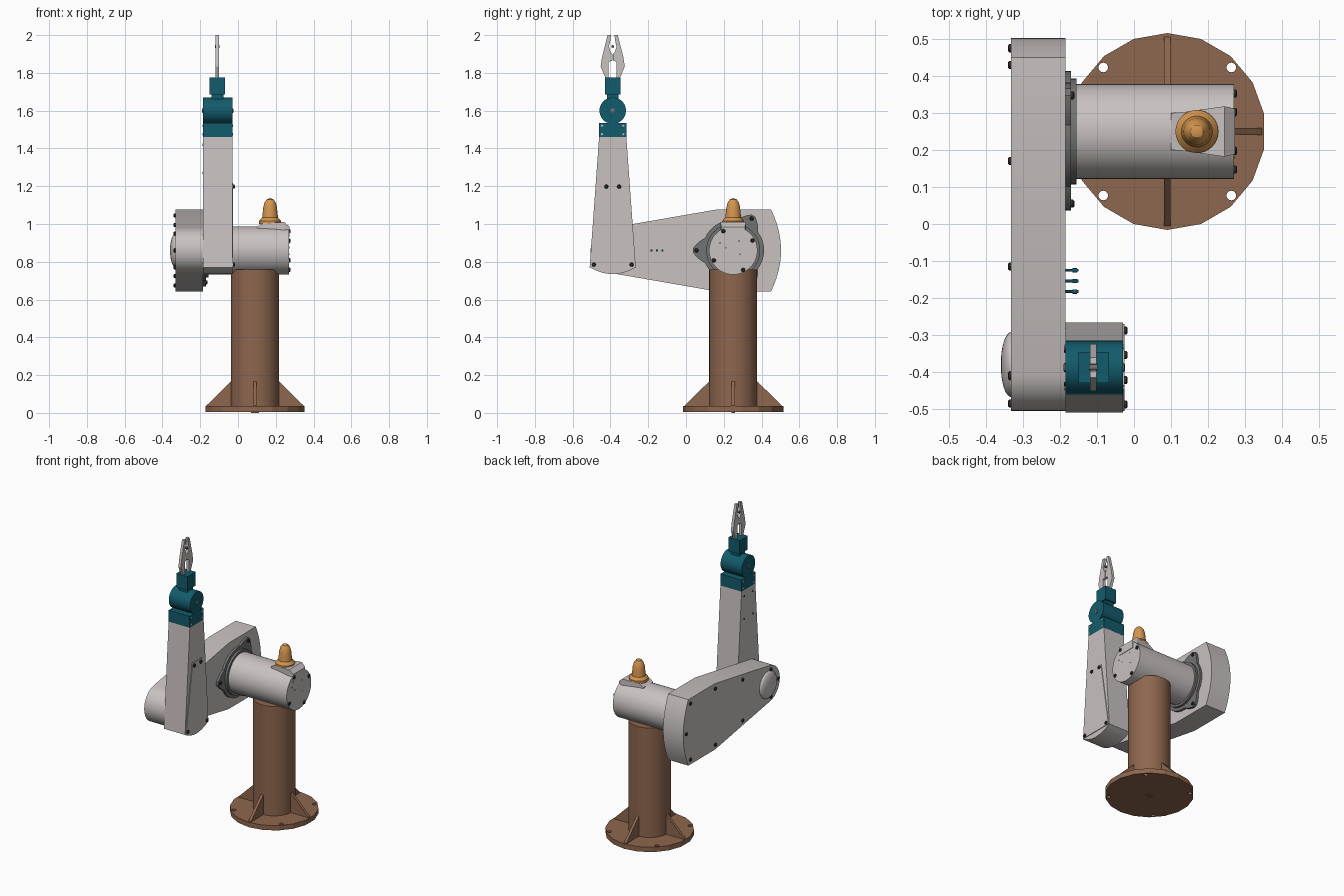
import bpy, bmesh
from math import sin, cos, pi, radians, atan2
from mathutils import Matrix, Vector

if "Cube" in bpy.data.objects:
    bpy.data.objects.remove(bpy.data.objects["Cube"], do_unlink=True)


def material(name, *rgb):
    m = bpy.data.materials.new(name)
    m.use_nodes = True
    m.diffuse_color = (*rgb, 1)
    m.node_tree.nodes["Principled BSDF"].inputs["Base Color"].default_value = (*rgb, 1)
    return m


GREY = material("light grey", 0.58, 0.54, 0.53)
DARK = material("dark grey", 0.17, 0.17, 0.17)
BLACK = material("bolt black", 0.03, 0.03, 0.03)
BROWN = material("brown", 0.27, 0.135, 0.077)
TEAL = material("teal", 0.006, 0.105, 0.15)
ORANGE = material("orange", 0.65, 0.3, 0.075)

BX, BY, AZ = 0.09, 0.25, 0.86      # post axis and shoulder height
WY, WZ = -0.388, 1.6               # wrist axis


def finish(name, bm, mat, smooth=True):
    bmesh.ops.recalc_face_normals(bm, faces=bm.faces)
    me = bpy.data.meshes.new(name)
    bm.to_mesh(me)
    bm.free()
    me.materials.append(mat)
    ob = bpy.data.objects.new(name, me)
    bpy.context.collection.objects.link(ob)
    if smooth:
        bpy.ops.object.select_all(action="DESELECT")
        ob.select_set(True)
        bpy.context.view_layer.objects.active = ob
        bpy.ops.object.shade_smooth_by_angle(angle=radians(30))
    return ob


def add_prism(bm, pts, x0, x1):
    """Extrude a (y, z) outline along x."""
    f = bm.faces.new([bm.verts.new((x0, y, z)) for y, z in pts])
    ext = bmesh.ops.extrude_face_region(bm, geom=[f])["geom"]
    bmesh.ops.translate(bm, vec=(x1 - x0, 0, 0),
                        verts=[v for v in ext if isinstance(v, bmesh.types.BMVert)])


def prism(name, pts, x0, x1, mat):
    bm = bmesh.new()
    add_prism(bm, pts, x0, x1)
    return finish(name, bm, mat)


def add_cyl(bm, start, end, r, n=32, r2=None):
    a, b = Vector(start), Vector(end)
    rot = (b - a).to_track_quat("Z", "Y").to_matrix().to_4x4()
    bmesh.ops.create_cone(bm, cap_ends=True, segments=n, radius1=r,
                          radius2=r if r2 is None else r2, depth=(b - a).length,
                          matrix=Matrix.Translation((a + b) / 2) @ rot)


def cyl(name, start, end, r, mat, n=48, smooth=True):
    bm = bmesh.new()
    add_cyl(bm, start, end, r, n)
    return finish(name, bm, mat, smooth)


def box(name, lo, hi, mat):
    y0, z0, y1, z1 = lo[1], lo[2], hi[1], hi[2]
    return prism(name, [(y0, z0), (y1, z0), (y1, z1), (y0, z1)], lo[0], hi[0], mat)


def lathe(name, profile, matrix, mat, n=32):
    """Spin (radius, height) points round z, then place with a matrix."""
    bm = bmesh.new()
    vs = [bm.verts.new((r, 0, h)) for r, h in profile]
    es = [bm.edges.new(p) for p in zip(vs, vs[1:])]
    bmesh.ops.spin(bm, geom=vs + es, cent=(0, 0, 0), axis=(0, 0, 1),
                   angle=2 * pi, steps=n)
    bmesh.ops.remove_doubles(bm, verts=bm.verts, dist=1e-5)
    bmesh.ops.transform(bm, matrix=matrix, verts=bm.verts)
    return finish(name, bm, mat)


def bolts(name, x, spots, side, r=0.011, h=0.009, mat=BLACK):
    """Round bolt heads on an x-facing surface."""
    bm = bmesh.new()
    for y, z in spots:
        add_cyl(bm, (x - side * 0.003, y, z), (x + side * h * 0.6, y, z), r, 12)
        add_cyl(bm, (x + side * h * 0.6, y, z), (x + side * h, y, z), r, 12, r * 0.6)
    return finish(name, bm, mat)


def arc(cy, cz, r, a0, a1, n):
    return [(cy + r * cos(radians(a0 + (a1 - a0) * i / n)),
             cz + r * sin(radians(a0 + (a1 - a0) * i / n))) for i in range(n + 1)]


# Base plate with four bolt holes
base = cyl("base_plate", (BX, BY, 0.005), (BX, BY, 0.037), 0.266, BROWN, 18, False)
bm = bmesh.new()
for sx in (-1, 1):
    for sy in (-1, 1):
        p = (BX + sx * 0.173, BY + sy * 0.173)
        add_cyl(bm, (*p, -0.1), (*p, 0.1), 0.013, 20)
cutter = finish("hole_cutter", bm, BROWN, False)
cutter.hide_render = True
mod = base.modifiers.new("holes", "BOOLEAN")
mod.object, mod.operation = cutter, "DIFFERENCE"
bpy.context.view_layer.objects.active = base
bpy.ops.object.modifier_apply(modifier=mod.name)
bpy.data.objects.remove(cutter, do_unlink=True)
box("base_foot", (BX - 0.02, BY - 0.01, 0), (BX + 0.02, BY + 0.01, 0.008), BROWN)

# Post and its four ribs
cyl("post", (BX, BY, 0.03), (BX, BY, 0.76), 0.127, BROWN)
bm = bmesh.new()
for i in range(4):
    old = set(bm.verts)
    add_prism(bm, [(0.11, 0.03), (0.256, 0.03), (0.256, 0.04), (0.127, 0.167), (0.11, 0.167)],
              -0.009, 0.009)
    bmesh.ops.transform(bm, verts=[v for v in bm.verts if v not in old],
                        matrix=Matrix.Translation((BX, BY, 0)) @ Matrix.Rotation(i * pi / 2, 4, "Z"))
finish("post_ribs", bm, BROWN)

# Shoulder motor housing
cyl("shoulder_housing", (-0.17, BY, AZ), (0.27, BY, AZ), 0.128, GREY, 64)
bolts("housing_bolts", 0.27, [(BY + 0.115 * cos(radians(a)), AZ + 0.115 * sin(radians(a)))
                              for a in (27, 117, 207, 297)], 1)
bolts("housing_plugs", 0.27, [(BY + y, AZ + z) for y, z in
                              ((-0.07, 0.04), (-0.04, 0.015), (0.035, -0.02), (0.03, 0.05))],
      1, 0.005, 0.002, DARK)

# Beacon platform, tapered towards the arm
bm = bmesh.new()
outline = [(0.10, 0.05, 0.985), (0.13, 0.052, 1.004), (0.245, 0.068, 1.01), (0.273, 0.062, 0.985)]
rows = [[bm.verts.new((x, BY + s * w, z)) for s, z in ((-1, 0.93), (-1, top), (1, top), (1, 0.93))]
        for x, w, top in outline]
for a, b in zip(rows, rows[1:]):
    for i in range(4):
        bm.faces.new((a[i], a[(i + 1) % 4], b[(i + 1) % 4], b[i]))
bm.faces.new(rows[0])
bm.faces.new(rows[-1])
finish("beacon_platform", bm, GREY, False)

# Beacon
lathe("beacon", [(0, 1.0), (0.058, 1.0), (0.058, 1.016), (0.05, 1.026), (0.042, 1.034),
                 (0.039, 1.06), (0.036, 1.09), (0.029, 1.115), (0.017, 1.131), (0, 1.137)],
      Matrix.Translation((0.17, BY, 0)), ORANGE)

# Shoulder flange with three lugs
pts = []
for i in range(120):
    a = i * 3
    off = abs((a - 60 + 60) % 120 - 60)
    r = 0.163 + 0.05 * max(0, 1 - max(off - 3, 0) / 21)
    pts.append((BY + r * cos(radians(a)), AZ + r * sin(radians(a))))
prism("shoulder_flange", pts, -0.19, -0.17, DARK)
cyl("shoulder_collar", (-0.175, BY, AZ), (-0.155, BY, AZ), 0.143, DARK)
bolts("flange_bolts", -0.17, [(BY + 0.195 * cos(radians(a)), AZ + 0.195 * sin(radians(a)))
                              for a in (60, 180, 300)], 1)

# Upper arm: tapered slab, round at the elbow and bowed at the back
bow = [(0.45 + 0.053 * (1 - t * t), AZ + 0.218 * t) for t in [i / 6 - 1 for i in range(13)]]
upper = bow + [(0.17, AZ + 0.218)] + arc(-0.385, AZ, 0.12, 100, 260, 24) + [(0.17, AZ - 0.218)]
prism("upper_arm", upper, -0.332, -0.185, GREY)
rim = [(0.475, 0), (-0.485, 0)]
for y, z in ((0.43, 0.185), (0.17, 0.185), (-0.115, 0.135), (-0.41, 0.09)):
    rim += [(y, z), (y, -z)]
bolts("upper_arm_bolts", -0.332, [(y, AZ + z) for y, z in rim], -1)

# Domed elbow cap on the outer side
dome = [(0.088 * cos(t * pi / 16), 0.028 * sin(t * pi / 16)) for t in range(8)] + [(0, 0.028)]
lathe("elbow_cap", dome, Matrix.Translation((-0.332, -0.38, AZ)) @ Matrix.Rotation(-pi / 2, 4, "Y"), GREY)

# Cable pins on the inner side
bm = bmesh.new()
for y in (-0.125, -0.154, -0.183):
    add_cyl(bm, (-0.19, y, AZ), (-0.15, y, AZ), 0.004, 12)
    add_cyl(bm, (-0.166, y, AZ), (-0.154, y, AZ), 0.006, 12)
finish("cable_pins", bm, TEAL)

# Forearm with curved bottom, and its cover plate
sag = [(WY + 0.122 * t, 0.735 + 0.036 * t * t) for t in [i / 8 - 1 for i in range(17)]]
prism("forearm", sag + [(WY + 0.072, 1.46), (WY - 0.072, 1.46)], -0.185, -0.03, GREY)
prism("forearm_cover", [(WY - 0.118, 0.772), (WY + 0.118, 0.772), (WY + 0.048, 1.217),
                        (WY - 0.048, 1.217)], -0.032, -0.026, GREY)
bolts("cover_bolts", -0.026, [(WY + s * w, z) for s in (-1, 1)
                              for w, z in ((0.1, 0.785), (0.034, 1.198))], 1)
bolts("forearm_side_bolts", -0.185, [(WY + s * 0.045, z) for s in (-1, 1)
                                     for z in (1.27, 1.42)], -1, 0.006, 0.004)

# Wrist block and wrist drum
box("wrist_block", (-0.185, WY - 0.073, 1.46), (-0.03, WY + 0.073, 1.535), TEAL)
for side, x in ((-1, -0.185), (1, -0.03)):
    bolts("wrist_block_bolts", x, [(WY + sy * 0.056, z) for sy in (-1, 1)
                                   for z in (1.475, 1.52)], side, 0.006, 0.004, GREY)
    bolts("wrist_pivot", x, [(WY, WZ)], side, 0.012, 0.006, DARK)
cyl("wrist_drum", (-0.185, WY, WZ), (-0.03, WY, WZ), 0.07, TEAL)

# Gripper body
box("gripper_neck", (-0.14, WY - 0.03, 1.65), (-0.078, WY + 0.03, 1.69), TEAL)
box("gripper_body", (-0.15, WY - 0.042, 1.685), (-0.068, WY + 0.042, 1.776), TEAL)

# Mirrored jaws and the pin between them
jaw = [(0.037, 1.77), (0.064, 1.835), (0.056, 1.885), (0.027, 2.0), (0.009, 2.0),
       (0.013, 1.97), (0.02, 1.94), (0.012, 1.912), (0.002, 1.9), (0.002, 1.865),
       (0.021, 1.858), (0.021, 1.77)]
for side, label in ((-1, "front"), (1, "back")):
    prism(label + "_jaw", [(WY + side * y, z) for y, z in jaw], -0.119, -0.101, GREY)
cyl("jaw_pin", (-0.121, WY, 1.94), (-0.099, WY, 1.94), 0.008, DARK, 12)
